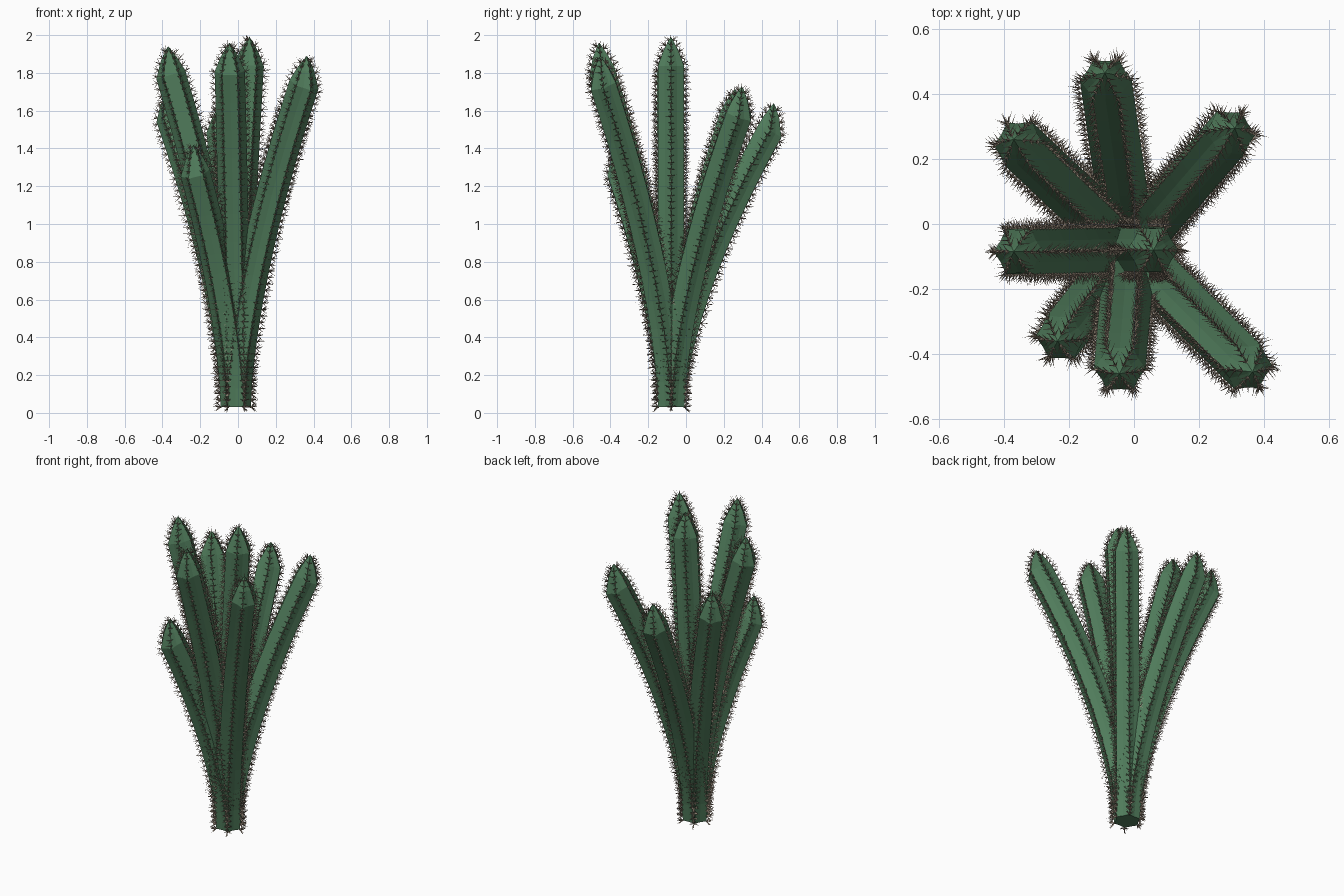
import bpy, math, random
from mathutils import Vector

if "Cube" in bpy.data.objects:
    bpy.data.objects.remove(bpy.data.objects["Cube"])

random.seed(4)
BASE = Vector((-0.012, -0.078, 0.03))
R_RIDGE, R_VALLEY = 0.08, 0.066
UP = Vector((0, 0, 1))
# tip positions of the eight stems
TIPS = [(-0.09, 0.465, 1.64), (-0.37, 0.26, 1.715), (0.31, 0.295, 1.73),
        (-0.37, -0.085, 1.94), (0.06, -0.08, 1.99), (-0.235, -0.36, 1.42),
        (-0.045, -0.46, 1.96), (0.365, -0.455, 1.89)]


def material(name, rgb):
    m = bpy.data.materials.new(name)
    m.diffuse_color = (*rgb, 1)
    m.use_nodes = True
    m.node_tree.nodes["Principled BSDF"].inputs["Base Color"].default_value = m.diffuse_color
    return m


def add_object(name, verts, faces, mat):
    me = bpy.data.meshes.new(name)
    me.from_pydata(verts, [], faces)
    me.materials.append(mat)
    ob = bpy.data.objects.new(name, me)
    bpy.context.collection.objects.link(ob)


def stem_rings(tip):
    """Centre, rotation and scale of every cross-section, base to tip."""
    lean = Vector((tip.x - BASE.x, tip.y - BASE.y, 0))
    shoulder = tip - UP * 0.15 - lean * 0.04
    span = shoulder - BASE
    rings = []
    n = 12
    for i in range(n + 1):
        t = i / n
        bend = t ** 1.55
        c = BASE + Vector((span.x * bend, span.y * bend, span.z * t))
        slope = 1.55 * t ** 0.55
        tan = Vector((span.x * slope, span.y * slope, span.z)).normalized()
        rings.append((c, UP.rotation_difference(tan), 1.0))
    # pointed crown, straightening upwards
    for f, s in ((0.5, 0.6), (0.88, 0.18)):
        tan2 = tan.lerp(UP, f)
        rings.append((shoulder.lerp(tip, f), UP.rotation_difference(tan2), s))
    return rings


def ring_point(ring, k):
    c, q, s = ring
    a = k * math.pi / 6
    r = (R_VALLEY if k % 2 else R_RIDGE) * s
    return c + q @ Vector((r * math.cos(a), r * math.sin(a), 0))


def build_stem(name, rings, tip, mat):
    verts = [ring_point(r, k) for r in rings for k in range(12)]
    faces = [tuple(range(11, -1, -1))]
    for i in range(len(rings) - 1):
        for k in range(12):
            a, b = i * 12 + k, i * 12 + (k + 1) % 12
            faces.append((a, b, b + 12, a + 12))
    top = (len(rings) - 1) * 12
    verts.append(tip)
    for k in range(12):
        faces.append((top + k, top + (k + 1) % 12, len(verts) - 1))
    add_object(name, verts, faces, mat)


def add_spine(verts, faces, p, d, length):
    """A thin three-sided needle."""
    u = d.orthogonal().normalized() * 0.0028
    w = d.cross(u)
    n = len(verts)
    for j in range(3):
        a = j * math.tau / 3
        verts.append(p - d * 0.004 + u * math.cos(a) + w * math.sin(a))
    verts.append(p + d * length)
    faces.extend([(n, n + 1, n + 3), (n + 1, n + 2, n + 3), (n + 2, n, n + 3)])


def build_spines(name, rings, mat):
    verts, faces = [], []
    for k in range(0, 12, 2):
        a = k * math.pi / 6
        path = [ring_point(r, k) for r in rings]
        carry = 0.0
        for i in range(len(path) - 1):
            seg = path[i + 1] - path[i]
            along = seg.normalized()
            q = rings[i][1]
            side = q @ Vector((-math.sin(a), math.cos(a), 0))
            out = side.cross(along).normalized()
            d = carry
            while d < seg.length:
                p = path[i] + along * d
                # fan of needles: one out, two to the sides, one up, one down
                for o, s, v in ((1, 0, 0.25), (0.75, 0.7, 0.2), (0.75, -0.7, 0.2),
                                (0.7, 0.15, 0.8), (0.8, -0.15, -0.55)):
                    j = [random.uniform(-0.15, 0.15) for _ in range(3)]
                    direction = (out * (o + j[0]) + side * (s + j[1])
                                 + along * (v + j[2])).normalized()
                    add_spine(verts, faces, p, direction, random.uniform(0.028, 0.046))
                d += 0.035
            carry = d - seg.length
    add_object(name, verts, faces, mat)


green = material("stem_green", (0.08, 0.2, 0.105))
tan_mat = material("spine_tan", (0.36, 0.29, 0.22))

for n, t in enumerate(TIPS, 1):
    tip = Vector(t)
    rings = stem_rings(tip)
    build_stem(f"cactus_stem_{n}", rings, tip, green)
    build_spines(f"cactus_spines_{n}", rings, tan_mat)
